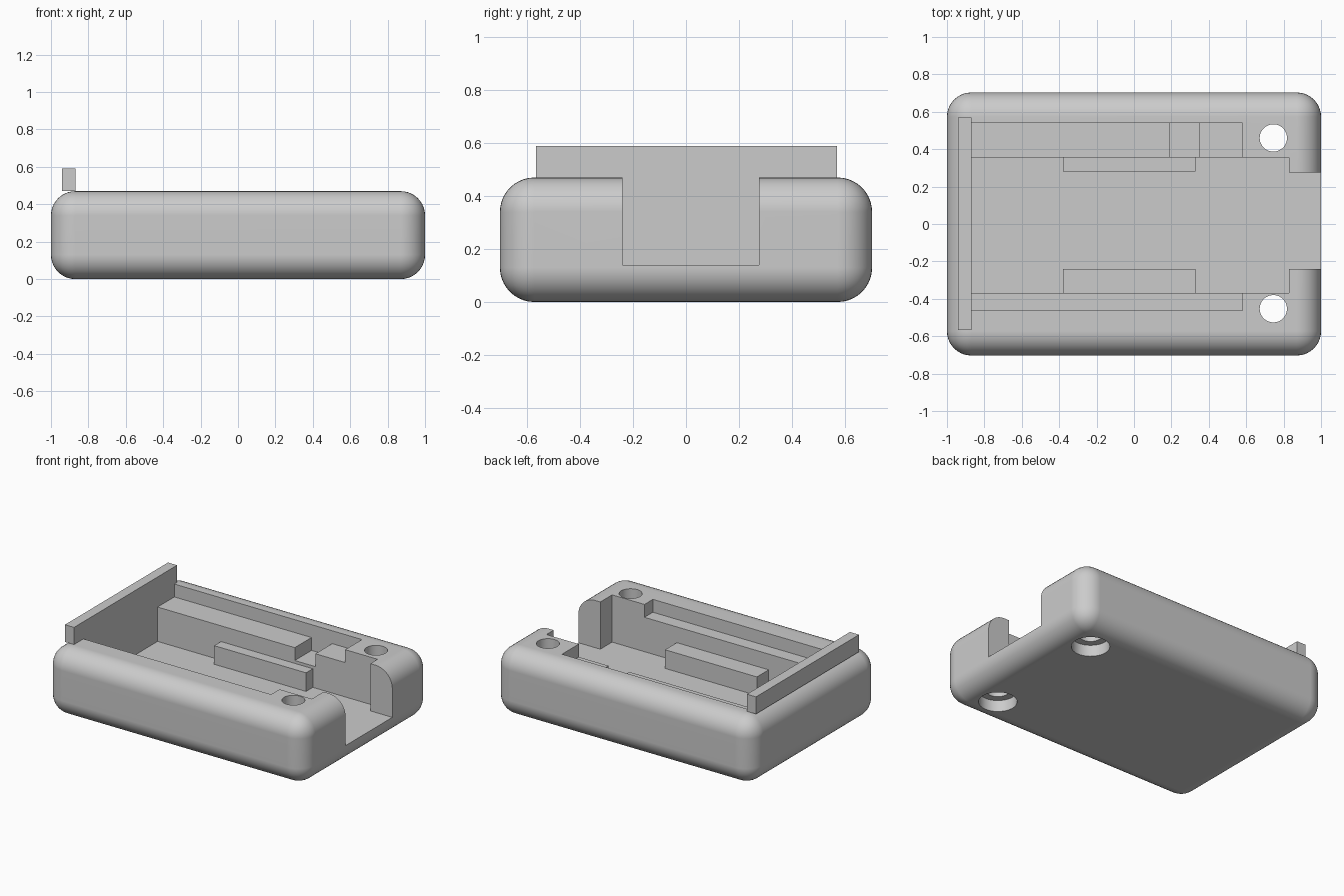
import bpy, bmesh
from mathutils import Matrix

if "Cube" in bpy.data.objects:
    bpy.data.objects.remove(bpy.data.objects["Cube"])

grey = bpy.data.materials.new("plain grey")
grey.use_nodes = True
grey.diffuse_color = (0.6, 0.6, 0.6, 1)
grey.node_tree.nodes["Principled BSDF"].inputs["Base Color"].default_value = (0.6, 0.6, 0.6, 1)


def finish(name, bm):
    mesh = bpy.data.meshes.new(name)
    bm.to_mesh(mesh)
    bm.free()
    mesh.materials.append(grey)
    obj = bpy.data.objects.new(name, mesh)
    bpy.context.collection.objects.link(obj)
    return obj


def box(name, xs, ys, zs, radius=0):
    """Box from axis ranges; a radius rounds all edges but the top rim."""
    bm = bmesh.new()
    bmesh.ops.create_cube(bm, size=1)
    for v in bm.verts:
        v.co = [r[0] if c < 0 else r[1] for c, r in zip(v.co, (xs, ys, zs))]
    if radius:
        edges = [e for e in bm.edges if any(v.co.z < zs[1] for v in e.verts)]
        bmesh.ops.bevel(bm, geom=edges, offset=radius, segments=10,
                        profile=0.5, affect='EDGES')
    return finish(name, bm)


def cylinder(name, x, y, zs, radius):
    bm = bmesh.new()
    bmesh.ops.create_cone(bm, cap_ends=True, segments=48, radius1=radius, radius2=radius,
                          depth=zs[1] - zs[0],
                          matrix=Matrix.Translation((x, y, sum(zs) / 2)))
    return finish(name, bm)


def combine(target, tool, operation):
    bpy.context.view_layer.objects.active = target
    mod = target.modifiers.new("combine", 'BOOLEAN')
    mod.operation, mod.solver, mod.object = operation, 'EXACT', tool
    bpy.ops.object.modifier_apply(modifier=mod.name)
    bpy.data.objects.remove(tool)


# Rounded tray body
TOP, FLOOR, SHELF, ABOVE = 0.47, 0.14, 0.38, 0.8
tray = box("tray_body", (-1, 1), (-0.703, 0.703), (0, TOP), 0.13)

# Main cavity, open channel, side shelves and the notch in the back shelf
cuts = [
    box("cavity", (-0.87, 0.83), (-0.37, 0.355), (FLOOR, ABOVE)),
    box("channel", (0.5, 1.2), (-0.24, 0.275), (FLOOR, ABOVE)),
    box("shelves", (-0.87, 0.58), (-0.463, 0.54), (SHELF, ABOVE)),
    box("notch", (0.19, 0.35), (0.1, 0.54), (0.29, ABOVE)),
]
# Screw holes with counterbores underneath
for y in (-0.453, 0.46):
    cuts.append(cylinder("screw_hole", 0.745, y, (-0.2, ABOVE), 0.073))
    cuts.append(cylinder("counterbore", 0.745, y, (-0.2, 0.08), 0.122))
for cut in cuts:
    combine(tray, cut, 'DIFFERENCE')

# Support rails along both sides of the cavity
for ys in ((-0.42, -0.24), (0.28, 0.42)):
    combine(tray, box("rail", (-0.38, 0.33), ys, (0.08, 0.27)), 'UNION')

# Smooth fillets, crisp edges elsewhere
bpy.ops.object.select_all(action='DESELECT')
tray.select_set(True)
bpy.context.view_layer.objects.active = tray
bpy.ops.object.shade_smooth_by_angle()
normals = tray.modifiers.new("weighted_normals", 'WEIGHTED_NORMAL')
normals.keep_sharp = True

# Upright lip on the closed end
box("end_lip", (-0.94, -0.87), (-0.567, 0.57), (TOP, 0.59))
